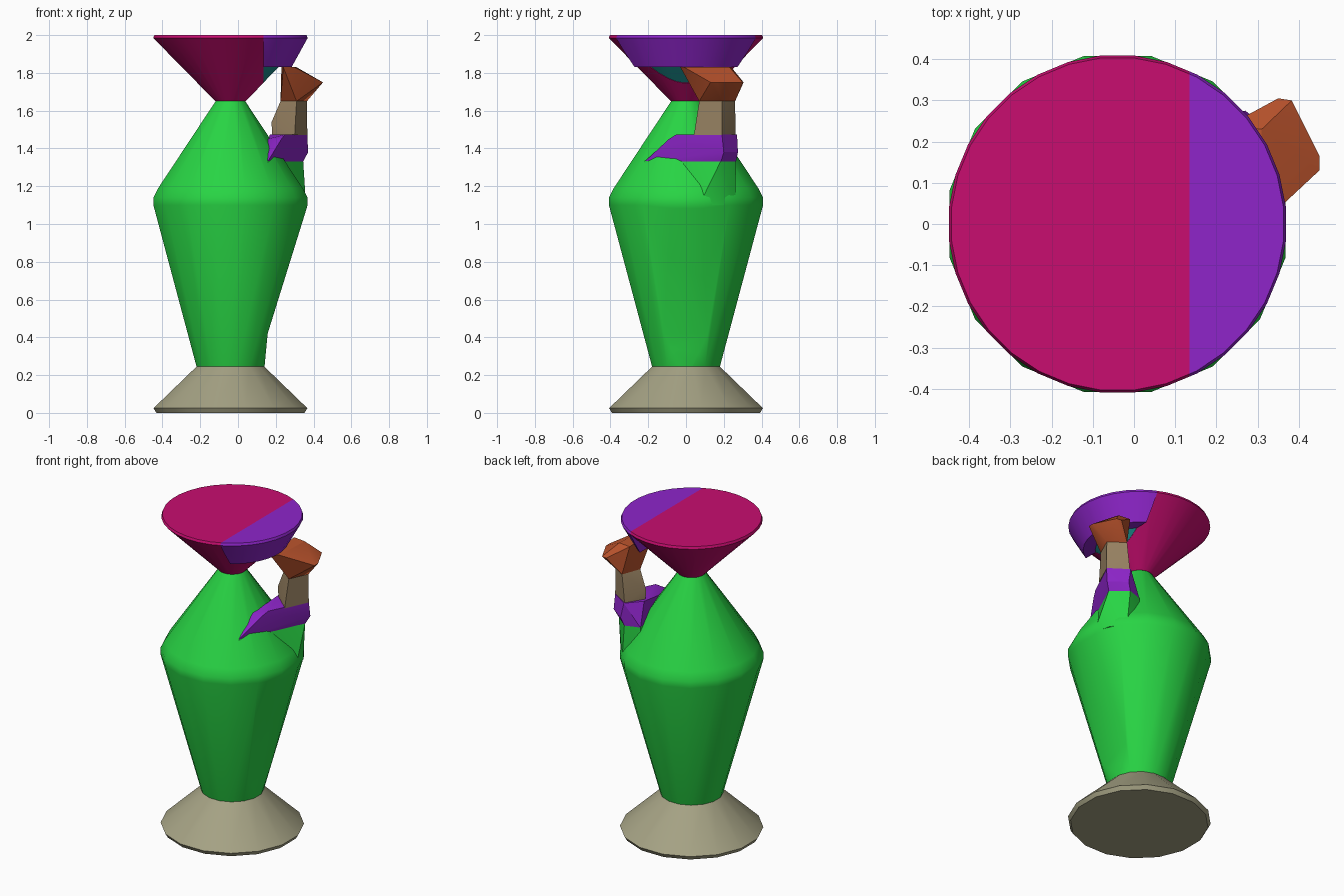
import bpy, bmesh, math
from mathutils import Vector

if "Cube" in bpy.data.objects:
    bpy.data.objects.remove(bpy.data.objects["Cube"], do_unlink=True)

AXIS_X = -0.04   # shared axis of all turned parts
CUT_X = 0.135    # vertical split through the top cone


def material(name, rgb):
    lin = [c / 255 / 12.92 if c < 11 else ((c / 255 + 0.055) / 1.055) ** 2.4 for c in rgb]
    m = bpy.data.materials.new(name)
    m.use_nodes = True
    m.diffuse_color = (*lin, 1)
    m.node_tree.nodes["Principled BSDF"].inputs["Base Color"].default_value = (*lin, 1)
    return m


GREEN = material("green", (40, 212, 68))
MAGENTA = material("magenta", (200, 13, 112))
PURPLE = material("purple", (142, 37, 202))
STONE = material("stone", (165, 162, 132))
TAN = material("tan", (152, 130, 98))
ORANGE = material("orange", (188, 84, 45))
TEAL = material("teal", (28, 140, 140))


def finish(bm, name, mat, smooth=True):
    bmesh.ops.recalc_face_normals(bm, faces=bm.faces[:])
    me = bpy.data.meshes.new(name)
    bm.to_mesh(me)
    bm.free()
    me.materials.append(mat)
    ob = bpy.data.objects.new(name, me)
    bpy.context.collection.objects.link(ob)
    if smooth:
        smooth_sharp(ob)
    return ob


def smooth_sharp(ob):
    bpy.ops.object.select_all(action='DESELECT')
    ob.select_set(True)
    bpy.context.view_layer.objects.active = ob
    bpy.ops.object.shade_smooth_by_angle(angle=math.radians(28))


def turned(profile, sides):
    """Closed solid of revolution from (radius, height) pairs."""
    bm = bmesh.new()
    rings = []
    for r, z in profile:
        angles = [(i + 0.5) * math.tau / sides for i in range(sides)]
        rings.append([bm.verts.new((AXIS_X + r * math.cos(a), r * math.sin(a), z)) for a in angles])
    for low, high in zip(rings, rings[1:]):
        for i in range(sides):
            j = (i + 1) % sides
            bm.faces.new((low[i], low[j], high[j], high[i]))
    bm.faces.new(rings[0][::-1])
    bm.faces.new(rings[-1])
    return bm


def split(bm, keep_right):
    """Keep one side of the vertical split plane and cap the cut."""
    cut = bmesh.ops.bisect_plane(
        bm, geom=bm.verts[:] + bm.edges[:] + bm.faces[:],
        plane_co=(CUT_X, 0, 0), plane_no=(1, 0, 0),
        clear_inner=keep_right, clear_outer=not keep_right)
    edges = [e for e in cut["geom_cut"] if isinstance(e, bmesh.types.BMEdge)]
    bmesh.ops.contextual_create(bm, geom=edges)
    return bm


def hull(points):
    bm = bmesh.new()
    for p in points:
        bm.verts.new(p)
    bmesh.ops.convex_hull(bm, input=bm.verts[:])
    loose = [v for v in bm.verts if not v.link_faces]
    bmesh.ops.delete(bm, geom=loose, context='VERTS')
    return bm


# Flared foot
finish(turned([(0.40, 0), (0.415, 0.025), (0.183, 0.245)], 16), "base", STONE)

# Main body with a shallow flat dent on its +x side
body = finish(turned([(0.183, 0.245), (0.416, 1.10), (0.416, 1.14),
                      (0.39, 1.19), (0.08, 1.65)], 16), "body", GREEN, False)
outline = [(0.375, 1.12), (0.157, 0.42), (0.14, 0.24), (0.6, 0.24), (0.6, 1.12)]
cutter = finish(hull([(x, y, z) for x, z in outline for y in (-0.6, 0.6)]),
                "dent_cutter", GREEN, False)
cutter.hide_render = True
mod = body.modifiers.new("dent", 'BOOLEAN')
mod.operation = 'DIFFERENCE'
mod.solver = 'EXACT'
mod.object = cutter
bpy.context.view_layer.objects.active = body
bpy.ops.object.modifier_apply(modifier=mod.name)
bpy.data.objects.remove(cutter, do_unlink=True)
smooth_sharp(body)

# Top cone, split into a main part and a recessed neck under a wider rim
cone = [(0.08, 1.65), (0.411, 1.985), (0.405, 2.0)]
finish(split(turned(cone, 32), False), "top_cone", MAGENTA)
finish(split(turned([(0.08, 1.65), (0.255, 1.83)], 32), True), "side_neck", TEAL)
finish(split(turned([(0.325, 1.83), (0.411, 1.985), (0.405, 2.0)], 32), True), "side_rim", PURPLE)

# Arm: upper arm, cuff, wrist and hand stacked upward
cuff_low = [(0.157, -0.22), (0.345, 0.185), (0.25, 0.265), (0.157, 0.235)]
wrist_low = [(0.30, 0.042), (0.367, 0.19), (0.25, 0.262), (0.18, 0.15)]
wrist_high = [(0.31, 0.07), (0.365, 0.19), (0.27, 0.26), (0.225, 0.14)]


def at(points, z):
    return [(x, y, z) for x, y in points]


finish(hull(at(cuff_low, 1.335)
            + at([(0.36, 0.07), (0.335, 0.18), (0.27, 0.26), (0.157, 0.24), (0.157, -0.2)], 1.10)),
       "upper_arm", GREEN)
finish(hull(at(cuff_low, 1.33) + at([(0.371, 0.2), (0.27, 0.275)], 1.38)
            + at([(0.367, 0.19), (0.25, 0.27), (0.17, 0.18), (0.25, -0.05)], 1.475)
            + [(0.23, -0.09, 1.45), (0.16, -0.08, 1.45)]),
       "cuff", PURPLE)
finish(hull(at(wrist_low, 1.47) + at([(0.178, 0.15)], 1.54) + at(wrist_high, 1.65)),
       "wrist", TAN)
finish(hull(at(wrist_high, 1.65)
            + at([(0.45, 0.165), (0.45, 0.13), (0.383, 0.30), (0.35, 0.305)], 1.75)
            + at([(0.24, -0.03), (0.30, -0.01), (0.31, 0.23), (0.23, 0.24)], 1.83)),
       "hand", ORANGE)
